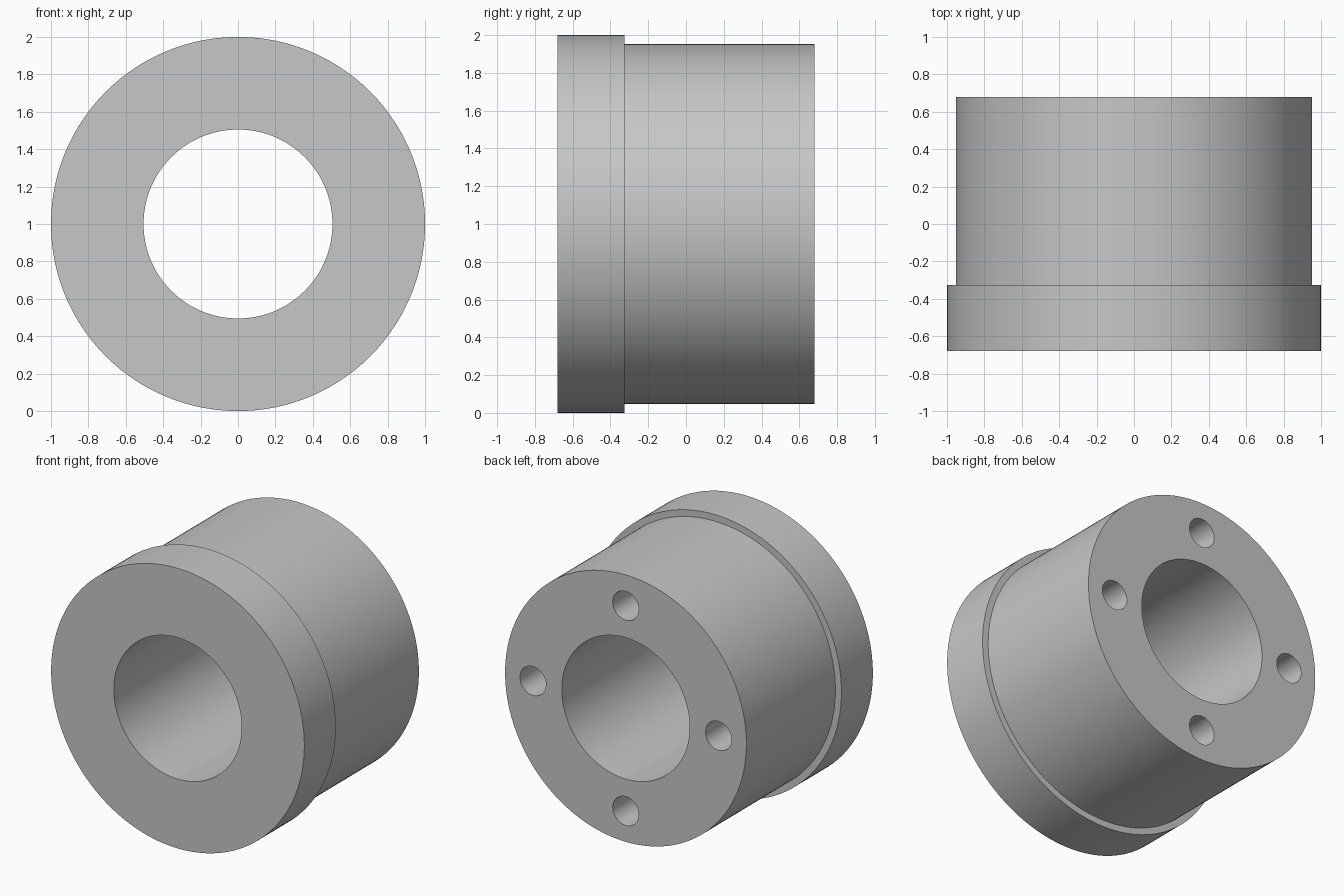
import bpy
import math

if "Cube" in bpy.data.objects:
    bpy.data.objects.remove(bpy.data.objects["Cube"], do_unlink=True)

FRONT, STEP, BACK = -0.68, -0.325, 0.68
FLANGE_R, BODY_R, BORE_R = 1.0, 0.953, 0.505
HOLE_R, HOLE_CIRCLE, HOLE_DEPTH = 0.103, 0.733, 0.6

steel = bpy.data.materials.new("grey steel")
steel.use_nodes = True
colour = (0.57, 0.57, 0.57, 1)
steel.diffuse_color = colour
steel.node_tree.nodes["Principled BSDF"].inputs["Base Color"].default_value = colour


def lathe(name, profile, sides):
    """Closed (radius, y) profile turned about the y axis at z = 1."""
    verts, faces, n = [], [], len(profile)
    for i in range(sides):
        a = 2 * math.pi * i / sides
        verts += [(r * math.cos(a), y, 1 + r * math.sin(a)) for r, y in profile]
        j = (i + 1) % sides
        for k in range(n):
            m = (k + 1) % n
            faces.append((i * n + k, i * n + m, j * n + m, j * n + k))
    mesh = bpy.data.meshes.new(name)
    mesh.from_pydata(verts, [], faces)
    mesh.materials.append(steel)
    obj = bpy.data.objects.new(name, mesh)
    bpy.context.collection.objects.link(obj)
    return obj


def select_only(obj):
    bpy.ops.object.select_all(action="DESELECT")
    obj.select_set(True)
    bpy.context.view_layer.objects.active = obj


# Flanged sleeve with a through bore
sleeve = lathe("flanged_bushing", [
    (BORE_R, FRONT), (FLANGE_R, FRONT), (FLANGE_R, STEP),
    (BODY_R, STEP), (BODY_R, BACK), (BORE_R, BACK)], 160)
select_only(sleeve)
bpy.ops.object.mode_set(mode="EDIT")
bpy.ops.mesh.select_all(action="SELECT")
bpy.ops.mesh.normals_make_consistent(inside=False)
bpy.ops.object.mode_set(mode="OBJECT")

# Four blind bolt holes in the back face
overlap = 0.1
for i in range(4):
    a = i * math.pi / 2
    bpy.ops.mesh.primitive_cylinder_add(
        vertices=48, radius=HOLE_R, depth=HOLE_DEPTH + overlap,
        location=(HOLE_CIRCLE * math.cos(a), BACK + (overlap - HOLE_DEPTH) / 2,
                  1 + HOLE_CIRCLE * math.sin(a)),
        rotation=(math.pi / 2, 0, 0))
    drill = bpy.context.object
    drill.name = "bolt_hole_cutter"
    drill.data.materials.append(steel)
    drill.hide_render = True
    cut = sleeve.modifiers.new("bolt hole", "BOOLEAN")
    cut.operation = "DIFFERENCE"
    cut.solver = "EXACT"
    cut.object = drill
    select_only(sleeve)
    bpy.ops.object.modifier_apply(modifier=cut.name)
    bpy.data.objects.remove(drill, do_unlink=True)

select_only(sleeve)
bpy.ops.object.shade_smooth_by_angle(angle=math.radians(30))
